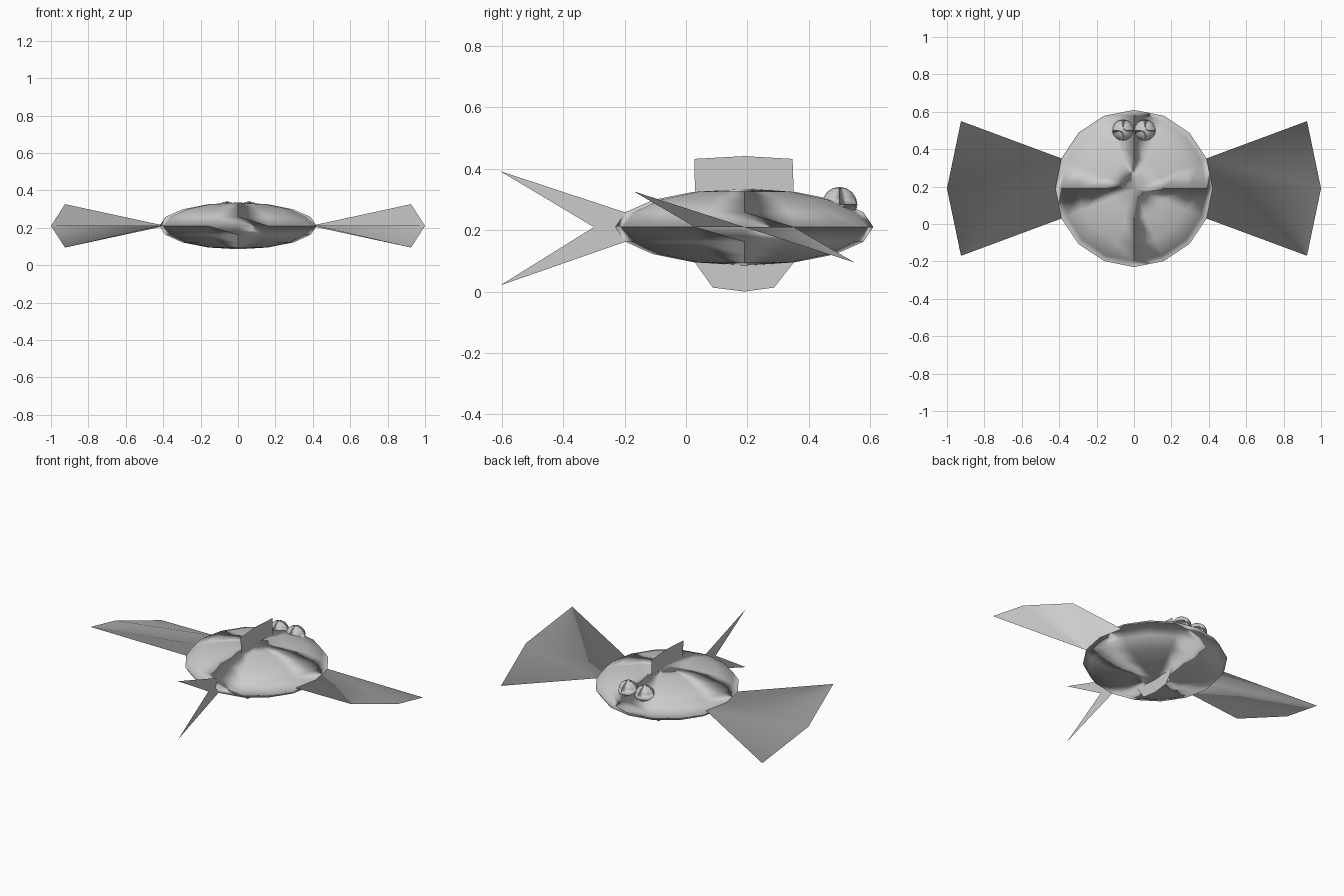
import bpy
from math import cos, sin, radians

if "Cube" in bpy.data.objects:
    bpy.data.objects.remove(bpy.data.objects["Cube"])

CY, CZ, R, H = 0.19, 0.21, 0.42, 0.125   # body centre, radius, half height
C, S = cos(radians(22.5)), sin(radians(22.5))


def ball(name, loc, scale, segs=16, rings=8):
    """Smooth ball made like a mirrored octant: alternate octants are wound the other way."""
    bpy.ops.mesh.primitive_uv_sphere_add(segments=segs, ring_count=rings, radius=1, location=loc)
    o = bpy.context.object
    o.name = name
    o.scale = scale
    bpy.ops.object.transform_apply(location=False, rotation=False, scale=True)
    for p in o.data.polygons:
        c = p.center
        if c.x * c.y * c.z < 0:
            p.flip()
    o.data.update()
    bpy.ops.object.shade_smooth()
    return o


def fin(name, root, tip):
    """Two-sided thin sheet of quads between a root line and a tip line."""
    n = len(root)
    faces = [(i, i + 1, n + i + 1, n + i) for i in range(n - 1)]
    faces += [f[::-1] for f in faces]
    me = bpy.data.meshes.new(name)
    me.from_pydata(root + tip, [], faces)
    me.shade_smooth()
    o = bpy.data.objects.new(name, me)
    bpy.context.collection.objects.link(o)
    return o


def mid(points):
    return [(0, y, z) for y, z in points]


# Flattened body
ball("body", (0, CY, CZ), (R, R, H))

# Eyes and twisted side fins, mirrored
for side, s in (("right", 1), ("left", -1)):
    ball(side + "_eye", (s * 0.059, 0.5, 0.283), (0.058,) * 3)
    fin(side + "_side_fin",
        [(s * R * C, CY - R * S, CZ), (s * R, CY, CZ), (s * R * C, CY + R * S, CZ)],
        [(s * 0.925, -0.17, 0.326), (s * 1.0, CY, CZ), (s * 0.925, 0.55, 0.094)])

# Forked tail
fin("tail_fin",
    mid([(CY - R * C, CZ + H * S), (CY - R, CZ), (CY - R * C, CZ - H * S)]),
    mid([(-0.605, 0.392), (-0.3, CZ), (-0.605, 0.02)]))

# Back fin
fin("back_fin",
    mid([(CY - R * S, CZ + H * C), (CY, CZ + H), (CY + R * S, CZ + H * C)]),
    mid([(0.027, 0.432), (CY, 0.441), (0.347, 0.432)]))

# Belly fin
fin("belly_fin",
    mid([(CY - R * S, CZ - H * C), (CY, CZ - H), (CY + R * S, CZ - H * C)]),
    mid([(0.087, 0.013), (CY, 0.0), (0.287, 0.013)]))
